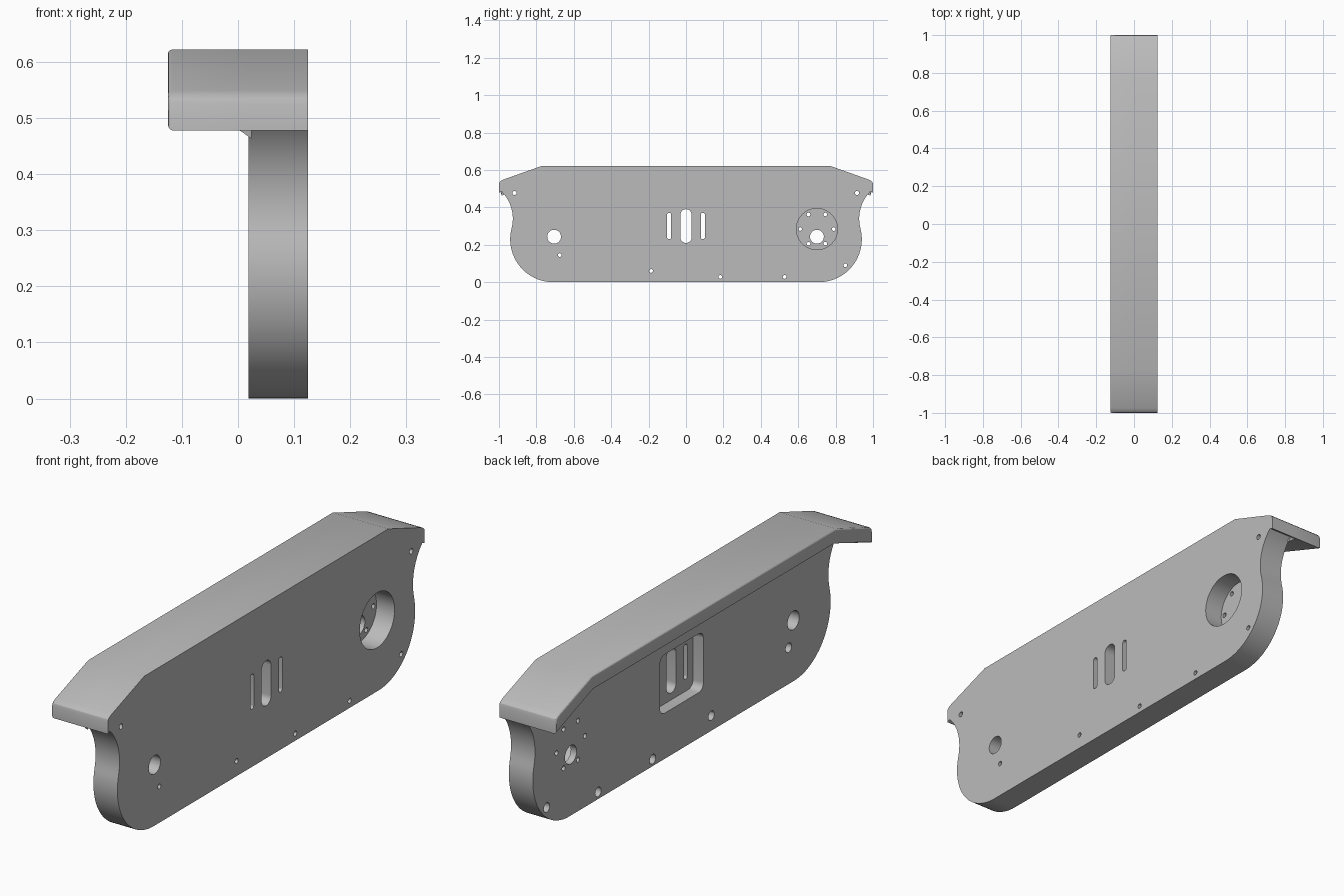
import bpy, bmesh
from math import sin, cos, pi, radians

cube = bpy.data.objects.get("Cube")
if cube:
    bpy.data.objects.remove(cube)

grey = bpy.data.materials.new("satin grey")
grey.use_nodes = True
grey.diffuse_color = (0.5, 0.5, 0.5, 1)
grey.node_tree.nodes["Principled BSDF"].inputs["Base Color"].default_value = (0.5, 0.5, 0.5, 1)

BACK, FACE, LIP = 0.019, 0.125, -0.125


def arc(cy, cz, r, a, b, n):
    steps = [radians(a + (b - a) * i / n) for i in range(n + 1)]
    return [(cy + r * cos(t), cz + r * sin(t)) for t in steps]


def mirrored(half):
    """Close a half profile by reflecting it in y."""
    return half + [(-y, z) for y, z in reversed(half)]


def loft(name, prof0, x0, prof1, x1, bevel=0):
    """Solid between two matching y-z profiles."""
    bm = bmesh.new()
    a = [bm.verts.new((x0, y, z)) for y, z in prof0]
    b = [bm.verts.new((x1, y, z)) for y, z in prof1]
    bm.faces.new(a)
    bm.faces.new(b)
    for i in range(len(a)):
        j = (i + 1) % len(a)
        bm.faces.new((a[i], a[j], b[j], b[i]))
    bmesh.ops.recalc_face_normals(bm, faces=bm.faces)
    if bevel:
        rim = [e for e in bm.edges if all(abs(v.co.x - x0) < 1e-5 for v in e.verts)]
        bmesh.ops.bevel(bm, geom=rim, offset=bevel, segments=3, profile=0.5, affect='EDGES')
    mesh = bpy.data.meshes.new(name)
    bm.to_mesh(mesh)
    bm.free()
    mesh.materials.append(grey)
    ob = bpy.data.objects.new(name, mesh)
    bpy.context.collection.objects.link(ob)
    return ob


def prism(name, prof, x0, x1, bevel=0):
    return loft(name, prof, x0, prof, x1, bevel)


def combine(target, tool, operation):
    mod = target.modifiers.new("cut", 'BOOLEAN')
    mod.object, mod.operation, mod.solver = tool, operation, 'EXACT'
    bpy.context.view_layer.objects.active = target
    bpy.ops.object.modifier_apply(modifier=mod.name)
    bpy.data.objects.remove(tool)


def slot(y, z, w, h, r, n=8):
    """Rounded rectangle profile."""
    dy, dz = w / 2 - r, h / 2 - r
    pts = []
    for sy, sz, a in ((1, 1, 0), (-1, 1, 90), (-1, -1, 180), (1, -1, 270)):
        pts += arc(y + sy * dy, z + sz * dz, r, a, a + 90, n)
    return pts


def drill(y, z, r, x0=-0.2, x1=0.2, n=24):
    circle = arc(y, z, r, 0, 360, n)[:-1]
    combine(plate, prism("drill", circle, x0, x1), 'DIFFERENCE')


# Side plate: flat base, round lower corners, waisted ends, sloped shoulders
top = [(1, 0.525), (0.997, 0.535), (0.99, 0.542), (0.975, 0.549), (0.77, 0.622)]
lower = arc(0.71, 0.23, 0.23, -90, 14.7, 24)
waist = arc(1.13, 0.34, 0.204, 194.7, 135, 14)[1:]
plate = prism("side_plate", mirrored(lower + waist + [(1, 0.478)] + top), BACK, FACE)

# Top flange follows the shoulders, with a rounded free edge
under = [(0.762, 0.565), (1, 0.478)]
flange = prism("top_flange", mirrored(under + top), LIP, BACK + 0.01, 0.008)
combine(plate, flange, 'UNION')

# Sloped fillet under the flange
thin = [(0.762, 0.564), (0.99, 0.480), (0.99, 0.490), (0.762, 0.58)]
thick = [(0.758, 0.546), (0.985, 0.463), (0.99, 0.490), (0.762, 0.58)]


def ring(p):
    low, high = p[:2], p[2:]
    return mirrored(low + high)


fillet = loft("fillet", ring(thin), 0.0, ring(thick), BACK + 0.005)
combine(plate, fillet, 'UNION')

# Central pocket on the back with three slots through its floor
combine(plate, prism("pocket", slot(0, 0.3, 0.275, 0.235, 0.03), -0.1, 0.065), 'DIFFERENCE')
for y, w, h in ((-0.09, 0.022, 0.14), (0, 0.06, 0.18), (0.09, 0.022, 0.14)):
    combine(plate, prism("slot", slot(y, 0.3, w, h, w / 2 - 0.0005), -0.1, 0.2), 'DIFFERENCE')

# Round recess on the face with its ring of bolt holes
drill(0.7, 0.284, 0.11, 0.045, 0.2, 48)
for k in range(6):
    drill(0.7 + 0.09 * cos(k * pi / 3), 0.284 + 0.09 * sin(k * pi / 3), 0.01, n=12)

# Shaft holes
for y in (-0.705, 0.7):
    drill(y, 0.243, 0.037, n=32)

# Shoulder holes, drilled through the plate only
for y in (-0.917, 0.915):
    drill(y, 0.477, 0.011, n=16)

# Counterbored fixing holes
for y, z in ((-0.675, 0.145), (-0.187, 0.06), (0.183, 0.028), (0.527, 0.028), (0.852, 0.09)):
    drill(y, z, 0.01, n=16)
    drill(y, z, 0.019, -0.05, 0.075, 20)

bpy.ops.object.select_all(action='DESELECT')
plate.select_set(True)
bpy.context.view_layer.objects.active = plate
bpy.ops.object.shade_smooth_by_angle(angle=radians(25))
